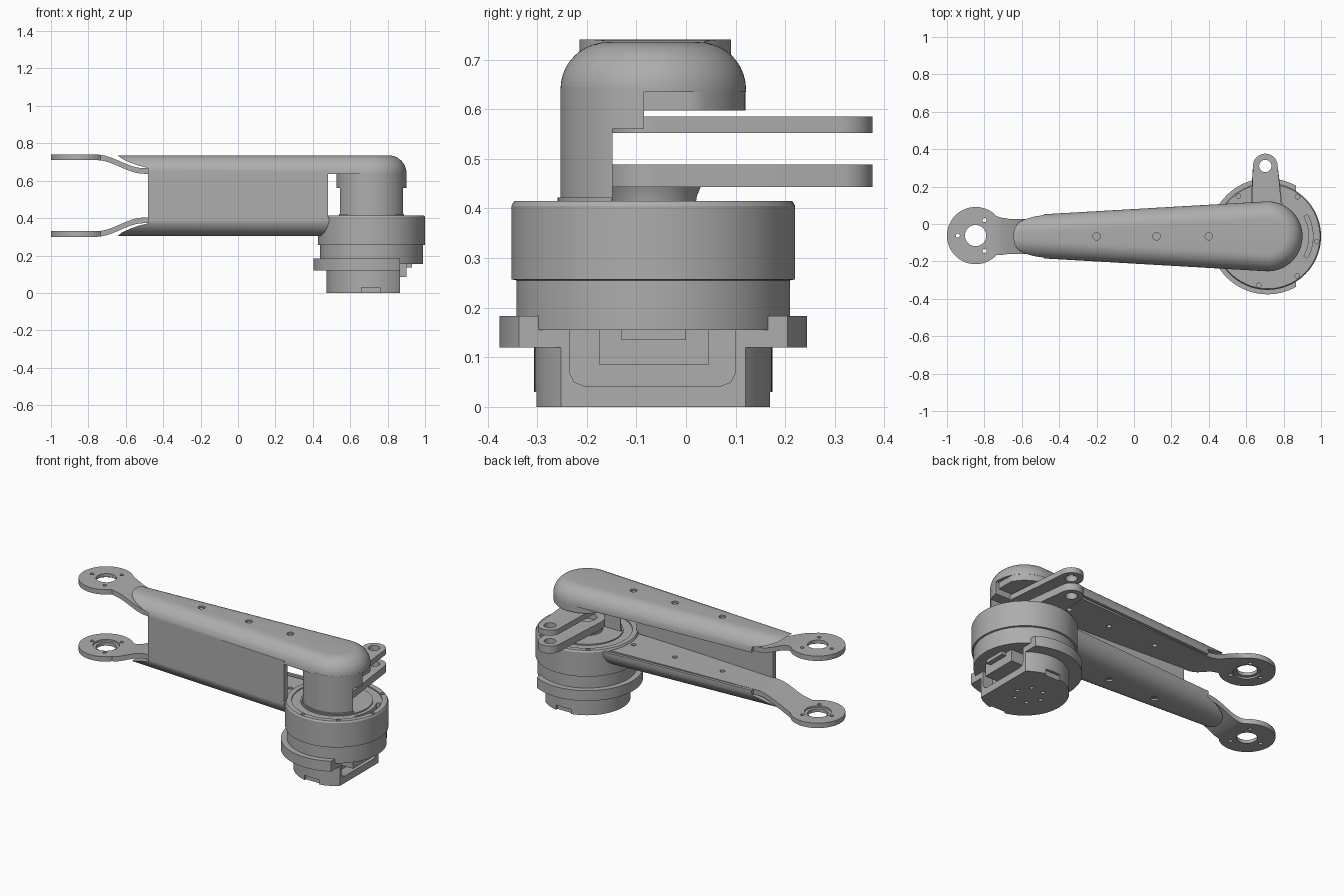
import bpy, bmesh, math
from math import sin, cos, pi, asin

if "Cube" in bpy.data.objects:
    bpy.data.objects.remove(bpy.data.objects["Cube"])

grey = bpy.data.materials.new("machined grey")
grey.use_nodes = True
grey.diffuse_color = (0.42, 0.42, 0.42, 1)
grey.node_tree.nodes["Principled BSDF"].inputs["Base Color"].default_value = (0.42, 0.42, 0.42, 1)

CX, CY = 0.714, -0.066      # motor axis
MID = 0.52                  # height the two arm shells mirror about
END_R = 0.187               # arm radius at the motor


def loft(name, loops, closed=False):
    """Join equal-length loops of points; cap the ends unless closed."""
    bm = bmesh.new()
    rows = [[bm.verts.new(p) for p in loop] for loop in loops]
    pairs = list(zip(rows, rows[1:])) + ([(rows[-1], rows[0])] if closed else [])
    for a, b in pairs:
        for i in range(len(a)):
            j = (i + 1) % len(a)
            bm.faces.new((a[i], a[j], b[j], b[i]))
    if not closed:
        bm.faces.new(rows[0])
        bm.faces.new(rows[-1])
    bmesh.ops.recalc_face_normals(bm, faces=bm.faces)
    mesh = bpy.data.meshes.new(name)
    bm.to_mesh(mesh)
    bm.free()
    mesh.materials.append(grey)
    ob = bpy.data.objects.new(name, mesh)
    bpy.context.collection.objects.link(ob)
    return ob


def prism(name, pts, lo, hi, axis="z"):
    put = (lambda p, h: (p[0], p[1], h)) if axis == "z" else (lambda p, h: (p[0], h, p[1]))
    return loft(name, [[put(p, h) for p in pts] for h in (lo, hi)])


def box(name, x0, x1, y0, y1, z0, z1):
    return prism(name, [(x0, y0), (x1, y0), (x1, y1), (x0, y1)], z0, z1)


def circle(x, y, r, n=64, a0=0.0, a1=2 * pi):
    full = a1 - a0 > 6.28
    return [(x + r * cos(a0 + (a1 - a0) * i / (n if full else n - 1)),
             y + r * sin(a0 + (a1 - a0) * i / (n if full else n - 1))) for i in range(n)]


def peg(x, y, r, z0, z1):
    return prism("hole_cutter", circle(x, y, r, 24), z0, z1)


def turned(name, profile):
    """Solid of revolution around the motor axis, from (radius, height) steps."""
    return loft(name, [[(x, y, z) for x, y in circle(CX, CY, r, 96)] for r, z in profile])


def cut(ob, cutters, op="DIFFERENCE"):
    for c in cutters:
        m = ob.modifiers.new("cut", "BOOLEAN")
        m.operation, m.object, m.solver = op, c, "EXACT"
    dg = bpy.context.evaluated_depsgraph_get()
    mesh = bpy.data.meshes.new_from_object(ob.evaluated_get(dg))
    ob.modifiers.clear()
    ob.data = mesh
    for c in cutters:
        bpy.data.objects.remove(c)
    return ob


def half(x):
    """Half width of the tapering arm."""
    return 0.12 + (END_R - 0.12) * (x + 0.45) / (CX + 0.45)


def outline(d, x0, x1=None):
    """Arm plan inset by d: round at the motor, or squared off at x1."""
    if x1 is not None:
        w0, w1 = half(x0) - d, half(x1) - d
        return [(x0, CY - w0), (x1, CY - w1), (x1, CY + w1), (x0, CY + w0)]
    w = half(x0) - d
    return [(x0, CY - w)] + circle(CX, CY, END_R - d, 40, -pi / 2, pi / 2) + [(x0, CY + w)]


# Motor housing with stepped sides, top groove and rim screw holes
body = turned("motor_housing", [(0.276, 0.155), (0.276, 0.255), (0.286, 0.257), (0.286, 0.405),
                                (0.28, 0.415), (0.25, 0.415), (0.25, 0.408), (0.2, 0.408), (0.2, 0.415)])
cut(body, [peg(CX + 0.265 * cos(math.radians(a)), CY + 0.265 * sin(math.radians(a)), 0.012, 0.395, 0.45)
           for a in (126, 53, -6, -53, -100)])
slot_arc = circle(CX, CY, 0.243, 20, -0.5, 0.5) + circle(CX, CY, 0.222, 20, -0.5, 0.5)[::-1]
cut(body, [prism("slot_cutter", slot_arc, 0.37, 0.45)])

# Motor base with mounting flange, trimmed flat on the left side
base = turned("motor_base", [(0.24, 0), (0.24, 0.12), (0.31, 0.12), (0.31, 0.183), (0.2, 0.183)])
cut(base, [box("trim", 0.865, 1.2, -1, 1, -0.1, 0.3)])
recess = [(-0.235, 0.2), (-0.235, 0.07), (-0.225, 0.05), (-0.205, 0.042),
          (0.07, 0.042), (0.09, 0.05), (0.1, 0.07), (0.1, 0.2)]
window = loft("window_cutter", [[(x, y, z) for y, z in recess] for x in (0.8, 0.95)])
notches = [box("notch", 0.66, 0.76, y - 0.018, y + 0.018, -0.1, 0.03) for y in (CY - 0.24, CY + 0.24)]
holes = [peg(CX - 0.03 + 0.08 * cos(i * pi / 3), CY + 0.08 * sin(i * pi / 3), 0.011, -0.1, 0.02) for i in range(6)]
cut(base, [window] + notches + holes)
box("connector_block", 0.78, 0.9, -0.175, 0.045, 0.085, 0.16)
box("connector_tab", 0.85, 0.93, -0.13, 0.0, 0.135, 0.158)

# Pillar from the motor to the upper arm, with its step and pad


def segment(name, y_cut, z0, z1):
    a = asin((y_cut - CY) / END_R)
    prism(name, circle(CX, CY, END_R, 48, pi - a, 2 * pi + a), z0, z1)


segment("pillar", -0.148, 0.405, 0.645)
segment("pillar_step", -0.085, 0.56, 0.645)
prism("arm_pad", [(min(max(x, 0.545), 0.88), y) for x, y in circle(CX, CY, END_R - 0.001)], 0.597, 0.645)
prism("pillar_foot", circle(CX, CY, END_R + 0.006, 48, pi + 0.45, 2 * pi - 0.45), 0.4, 0.422)

# Arm shells and fork plates, built once per side
X0, R = -0.75, 0.095
SCREWS = (-0.2, 0.12, 0.4)
for s, side in ((1, "upper"), (-1, "lower")):
    def at(h):
        return MID + s * h

    rings = [(0, 0.115)] + [(R * (1 - cos(t * pi / 20)), 0.12 + R * sin(t * pi / 20)) for t in range(11)]
    arm = loft(side + "_arm", [[(x, y, at(h)) for x, y in outline(d, X0)] for d, h in rings])
    nose = [(-0.65, 0.22), (-0.62, 0.197), (-0.58, 0.178), (-0.53, 0.16), (-0.48, 0.148),
            (-0.48, 0.05), (-0.9, 0.05), (-0.9, 0.3), (-0.65, 0.3)]
    cutters = [prism("nose_cutter", [(x, at(h)) for x, h in nose], -1, 1, "y"),
               prism("channel_cutter", outline(0.018, -0.6, 0.5), *sorted((at(0.05), at(0.145))))]
    cutters += [peg(x, CY, 0.02, *sorted((at(0.203), at(0.3)))) for x in SCREWS]
    if s < 0:
        cutters.append(box("arm_trim", 0.5, 1.2, -1, 1, 0.2, 0.6))
    cut(arm, cutters)
    for x in SCREWS:
        prism(side + "_arm_screw", circle(x, CY, 0.012, 6), *sorted((at(0.195), at(0.21))))

    # Fork plate: eye, neck and long strip, shaped by an S-bent side profile
    ex, er = -0.847, 0.153
    plan = circle(ex, CY + 0.004, er, 48, 0.75, 2 * pi - 0.75)
    neck = [(-0.71, 0.1), (-0.67, 0.094), (-0.5, 0.094), (0.47, 0.135)]
    plan += [(x, CY - w) for x, w in neck] + [(x, CY + w) for x, w in neck[::-1]]
    fork = prism(side + "_fork_plate", plan, 0.2, 0.85)
    xs = [-1.1] + [-0.76 + 0.26 * i / 16 for i in range(17)] + [0.6]
    bend = [(x, 0.205 - 0.0365 * (1 - cos(pi * min(max((x + 0.76) / 0.26, 0), 1)))) for x in xs]
    side_profile = [(x, at(h + 0.015)) for x, h in bend] + [(x, at(h - 0.015)) for x, h in bend[::-1]]
    cut(fork, [prism("bend_cutter", side_profile, -1, 1, "y")], "INTERSECT")
    ey = CY + 0.004
    cutters = [peg(ex, ey, 0.057, 0.1, 0.9), peg(ex, ey, 0.075, *sorted((at(0.1), at(0.2))))]
    cutters += [peg(ex + 0.095 * cos(a), ey + 0.095 * sin(a), 0.011, 0.1, 0.9) for a in (pi, pi / 3, -pi / 3)]
    cutters += [peg(x, CY, 0.014, *sorted((at(0.05), at(0.14)))) for x in SCREWS]
    cut(fork, cutters)

# Web joining both shells along the front edge of the taper
front = [(x, CY - half(x)) for x in (-0.48, 0.48)]
prism("arm_web", front + [(x, y + 0.03) for x, y in front[::-1]], 0.385, 0.655)

# Paired levers reaching out behind the motor


def lever(name, r, z0, z1, bore):
    ly, lr = 0.31, 0.066
    pts = circle(CX, CY, r, 32, pi - 0.1, 2 * pi + 0.1) + circle(0.702, ly, lr, 32, 0.05, pi - 0.05)
    return cut(prism(name, pts, z0, z1), [peg(0.702, ly, 0.033, 0, 1), peg(CX, CY, bore, z0 + 0.01, 1)])


lever("upper_lever", 0.09, 0.552, 0.585, 0.04)
lever("lower_lever", 0.1, 0.443, 0.488, 0.055)
turned("lever_hub", [(0.085, 0.405), (0.088, 0.425), (0.096, 0.444)])

# Shading: smooth curves, crisp edges
for ob in bpy.context.scene.objects:
    ob.select_set(ob.type == "MESH")
    if ob.type == "MESH":
        bpy.context.view_layer.objects.active = ob
bpy.ops.object.shade_smooth_by_angle(angle=math.radians(30))
